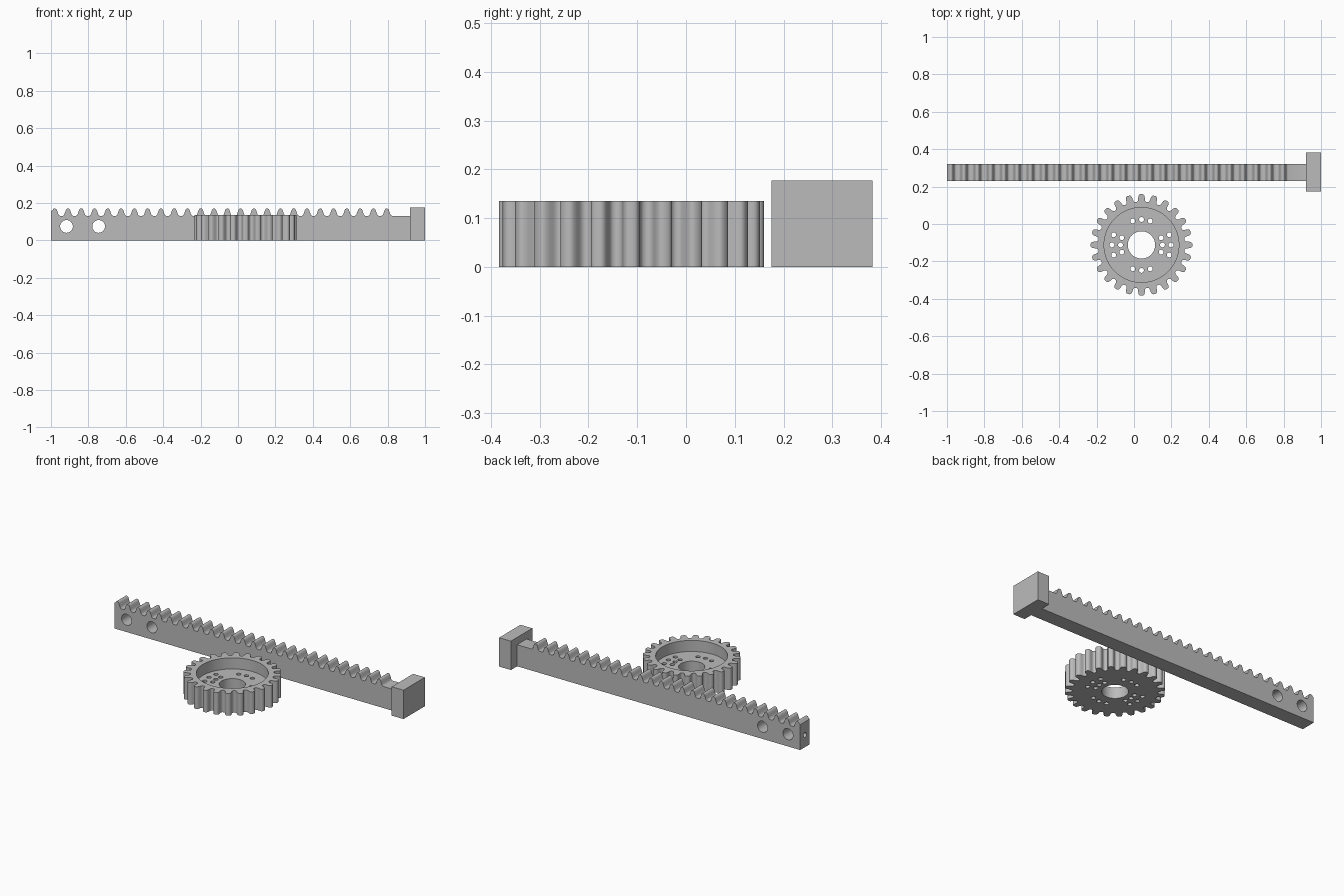
import bpy, bmesh, math
from mathutils import Matrix, Vector

if "Cube" in bpy.data.objects:
    bpy.data.objects.remove(bpy.data.objects["Cube"])

steel = bpy.data.materials.new("steel grey")
steel.diffuse_color = (0.5, 0.5, 0.5, 1)
steel.use_nodes = True
steel.node_tree.nodes["Principled BSDF"].inputs["Base Color"].default_value = steel.diffuse_color


def finish(name, bm):
    bmesh.ops.recalc_face_normals(bm, faces=bm.faces)
    me = bpy.data.meshes.new(name)
    bm.to_mesh(me)
    bm.free()
    me.materials.append(steel)
    ob = bpy.data.objects.new(name, me)
    bpy.context.collection.objects.link(ob)
    return ob


def prism(name, points, direction):
    """Extrude a closed outline along a direction."""
    bm = bmesh.new()
    face = bm.faces.new([bm.verts.new(p) for p in points])
    ext = bmesh.ops.extrude_face_region(bm, geom=[face])["geom"]
    verts = [g for g in ext if isinstance(g, bmesh.types.BMVert)]
    bmesh.ops.translate(bm, verts=verts, vec=direction)
    return finish(name, bm)


def cut(ob, cylinders):
    """Bore cylinders given as (centre, radius, length, axis, sides)."""
    bm = bmesh.new()
    for centre, r, length, axis, n in cylinders:
        turn = Vector((0, 0, 1)).rotation_difference(Vector(axis)).to_matrix().to_4x4()
        bmesh.ops.create_cone(bm, cap_ends=True, segments=n, radius1=r, radius2=r,
                              depth=length, matrix=Matrix.Translation(centre) @ turn)
    cutter = finish("hole_cutter", bm)
    cutter.hide_render = True
    mod = ob.modifiers.new("bore", 'BOOLEAN')
    mod.operation, mod.solver, mod.object = 'DIFFERENCE', 'EXACT', cutter
    bpy.context.view_layer.objects.active = ob
    bpy.ops.object.modifier_apply(modifier=mod.name)
    bpy.data.objects.remove(cutter)


def smooth(ob):
    bpy.ops.object.select_all(action='DESELECT')
    ob.select_set(True)
    bpy.context.view_layer.objects.active = ob
    bpy.ops.object.shade_smooth_by_angle(angle=math.radians(35))


# Half tooth: (offset from tooth centre, height above the root)
RACK_TOOTH = [(0.0275, 0.0), (0.023, 0.002), (0.0195, 0.007), (0.0155, 0.019),
              (0.0115, 0.030), (0.008, 0.036), (0.004, 0.0385)]
GEAR_TOOTH = [(0.0290, 0.0), (0.0235, 0.002), (0.0195, 0.007), (0.0180, 0.014),
              (0.0175, 0.024), (0.0155, 0.034), (0.012, 0.039), (0.007, 0.042)]


def full_tooth(half):
    return [(-x, h) for x, h in half] + [(x, h) for x, h in reversed(half)]


# Spur gear: toothed disc with a round recess, a bore and bolt holes
GX, GY, ROOT, TEETH, HEIGHT, FLOOR = 0.04, -0.112, 0.2295, 24, 0.135, 0.067
outline = []
for i in range(TEETH):
    a = math.tau * i / TEETH
    c, s = math.cos(a), math.sin(a)
    for t, h in full_tooth(GEAR_TOOTH):
        r = ROOT + h
        outline.append((GX + r * c - t * s, GY + r * s + t * c, 0))
gear = prism("spur_gear", outline, (0, 0, HEIGHT))
cut(gear, [((GX, GY, FLOOR + 0.1), 0.2, 0.2, (0, 0, 1), 64)])
holes = [((GX, GY, 0.05), 0.073, 0.3, (0, 0, 1), 48)]
for side in (0, 90, 180, 270):
    for step in (-20, 0, 20):
        a = math.radians(side + step)
        for r in ((0.112, 0.158) if side % 180 == 0 else (0.136,)):
            holes.append(((GX + r * math.cos(a), GY + r * math.sin(a), 0.05),
                          0.013, 0.3, (0, 0, 1), 20))
cut(gear, holes)
smooth(gear)

# Toothed rack: side profile with a row of teeth along the top
Y0, Y1, TOP, PITCH = 0.23, 0.322, 0.132, 0.071
LEFT, RIGHT = -1.0, 0.925
profile = [(RIGHT, Y0, 0), (LEFT, Y0, 0), (LEFT, Y0, TOP + 0.024)]
for k in range(-1, 25):
    cx = -0.909 + k * PITCH
    profile += [(cx + t, Y0, TOP + h) for t, h in full_tooth(RACK_TOOTH)
                if cx + t > LEFT + 0.006]
profile.append((RIGHT, Y0, TOP))
rack = prism("toothed_rack", profile, (0, Y1 - Y0, 0))
YM = (Y0 + Y1) / 2
cut(rack, [((x, YM, 0.075), 0.034, 0.3, (0, 1, 0), 32) for x in (-0.917, -0.745)]
    + [((LEFT, YM, 0.075), 0.015, 0.06, (1, 0, 0), 20)])
smooth(rack)

# Stop block closing the right end of the rack
bm = bmesh.new()
bmesh.ops.create_cube(bm, size=1, matrix=Matrix.Translation((0.96, 0.2785, 0.0885))
                      @ Matrix.Diagonal((0.08, 0.207, 0.177, 1)))
finish("stop_block", bm)
